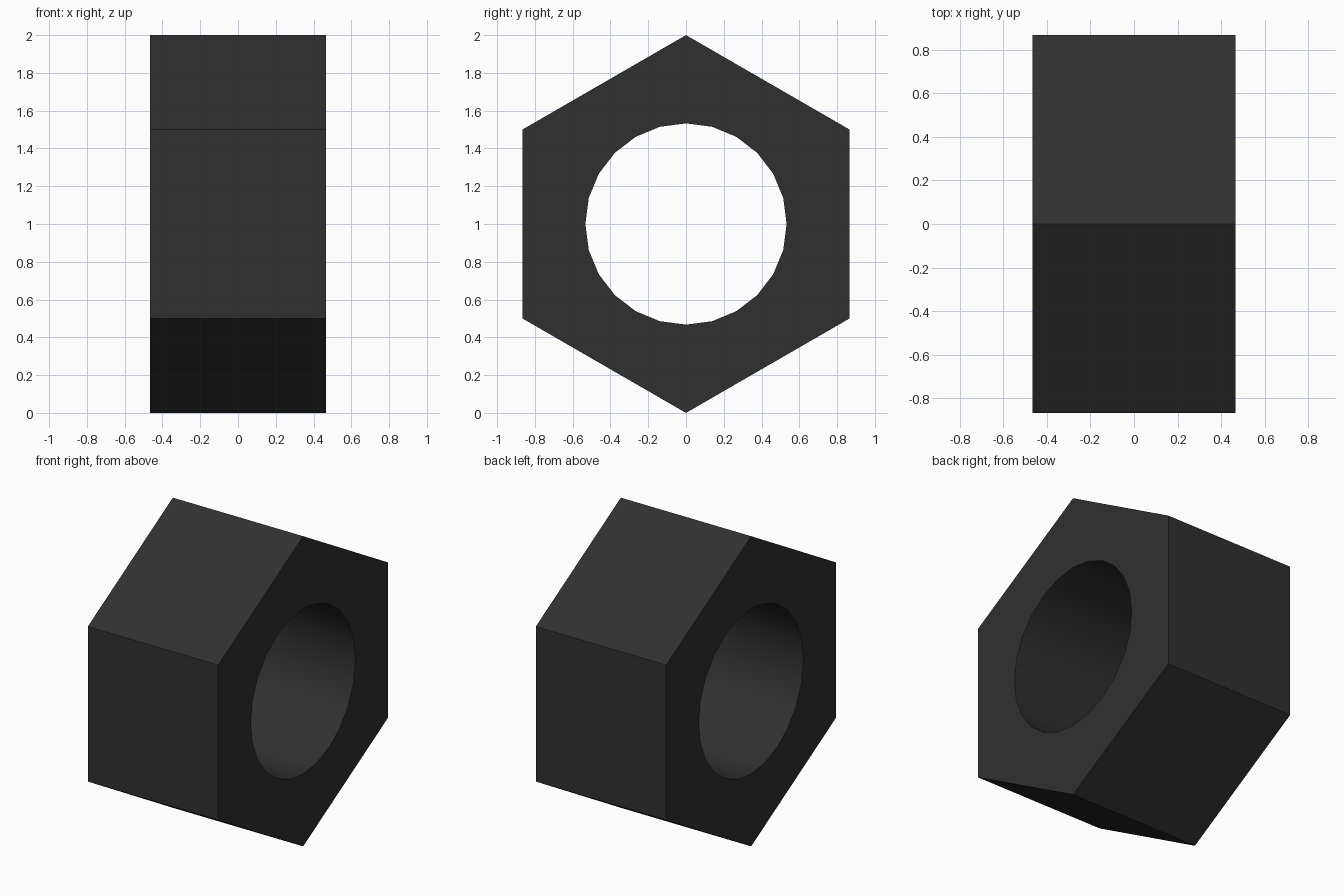
import bpy, bmesh
from math import sin, cos, pi, radians

if "Cube" in bpy.data.objects:
    bpy.data.objects.remove(bpy.data.objects["Cube"])

HALF = 0.465       # half thickness along x
R_HEX, R_HOLE = 1.0, 0.533
SIDES, STEP = 6, 4  # hole has SIDES * STEP segments
N = SIDES * STEP

bm = bmesh.new()


def ring(x, radius, count):
    return [bm.verts.new((x, radius * sin(2 * pi * i / count),
                          1 + radius * cos(2 * pi * i / count))) for i in range(count)]


# Outer hexagon and bore rings at both ends
hexes = [ring(x, R_HEX, SIDES) for x in (-HALF, HALF)]
holes = [ring(x, R_HOLE, N) for x in (-HALF, HALF)]

# Flat end faces, one section per hexagon side
for outer, inner in zip(hexes, holes):
    for i in range(SIDES):
        arc = [inner[(i * STEP + k) % N] for k in range(STEP, -1, -1)]
        bm.faces.new([outer[i], outer[(i + 1) % SIDES]] + arc)

# Outer flats and bore wall
for a, b in (hexes, holes):
    n = len(a)
    for i in range(n):
        j = (i + 1) % n
        bm.faces.new((a[i], a[j], b[j], b[i]))

bmesh.ops.recalc_face_normals(bm, faces=bm.faces)
mesh = bpy.data.meshes.new("hex_nut")
bm.to_mesh(mesh)
bm.free()
nut = bpy.data.objects.new("hex_nut", mesh)
bpy.context.collection.objects.link(nut)

# Dark metal colour
mat = bpy.data.materials.new("dark_metal")
mat.diffuse_color = (0.03, 0.03, 0.03, 1)
mat.use_nodes = True
mat.node_tree.nodes["Principled BSDF"].inputs["Base Color"].default_value = mat.diffuse_color
mesh.materials.append(mat)

# Smooth bore, sharp hexagon edges
bpy.context.view_layer.objects.active = nut
nut.select_set(True)
bpy.ops.object.shade_smooth_by_angle(angle=radians(30))
